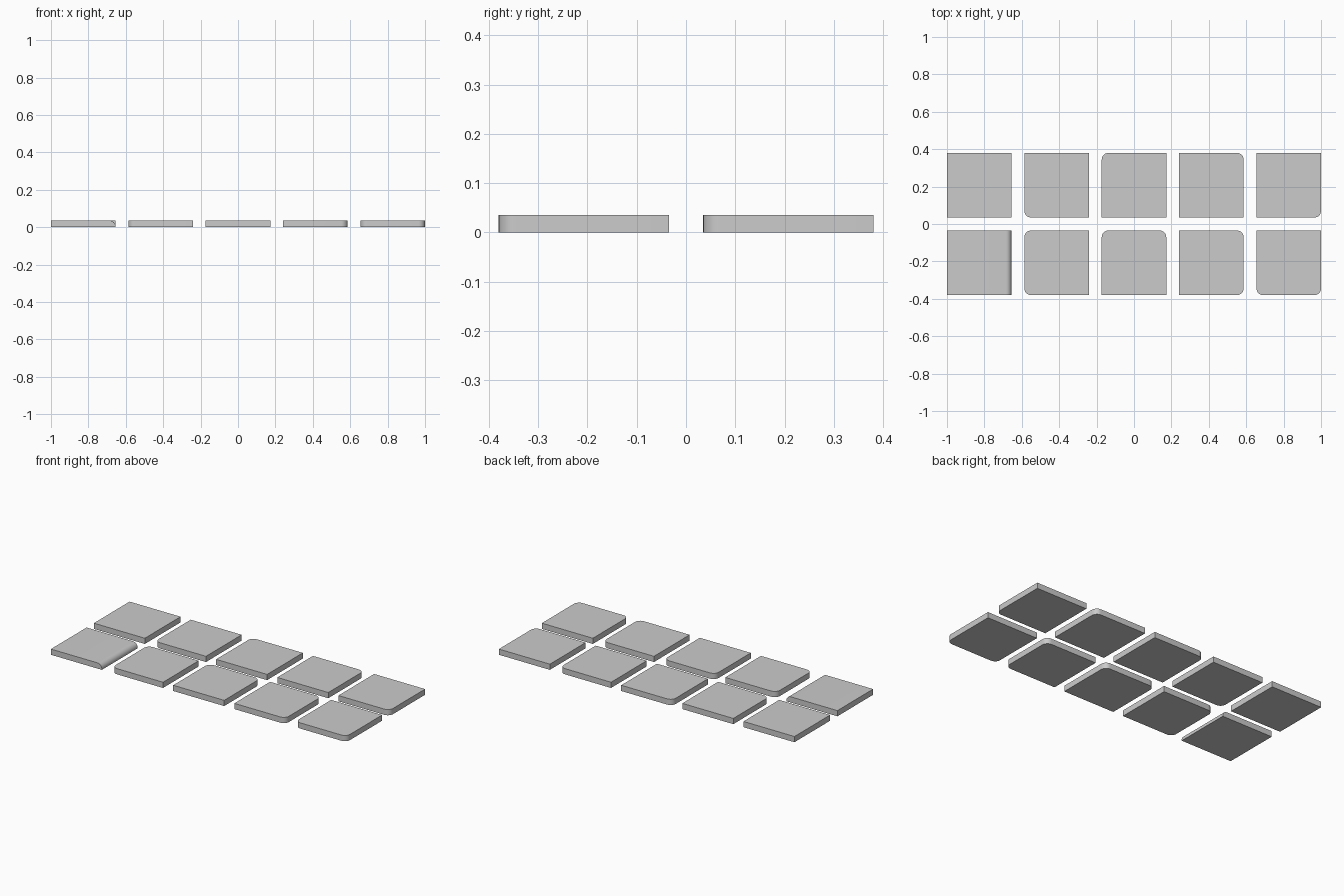
import bpy, bmesh
from mathutils import Vector

if "Cube" in bpy.data.objects:
    bpy.data.objects.remove(bpy.data.objects["Cube"])

S, H, PITCH, Y, R = 0.345, 0.035, 0.41375, 0.2075, 0.035


def tile(name, x, y, corners=(), nose=None):
    """Square tile; corners lists (sx, sy) of rounded vertical edges."""
    bm = bmesh.new()
    bmesh.ops.create_cube(bm, size=1)
    bmesh.ops.scale(bm, vec=(S, S, H), verts=bm.verts)
    rounded, nosed = [], []
    for e in bm.edges:
        m = (e.verts[0].co + e.verts[1].co) / 2
        if abs(m.z) < 1e-5 and (1 if m.x > 0 else -1, 1 if m.y > 0 else -1) in corners:
            rounded.append(e)
        if nose and m.x > 0.1 and abs(m.y) < 1e-5 and m.z > 0:
            nosed.append(e)
    for edges, r in ((rounded, R), (nosed, nose)):
        if edges:
            bmesh.ops.bevel(bm, geom=edges, offset=r, offset_type='OFFSET',
                            segments=8, profile=0.5, affect='EDGES')
    me = bpy.data.meshes.new(name)
    bm.to_mesh(me)
    bm.free()
    ob = bpy.data.objects.new(name, me)
    ob.location = Vector((x, y, H / 2))
    bpy.context.collection.objects.link(ob)
    bpy.context.view_layer.objects.active = ob
    ob.select_set(True)
    bpy.ops.object.shade_smooth_by_angle(angle=0.6)
    ob.select_set(False)


BL, BR, TL, TR = (-1, -1), (1, -1), (-1, 1), (1, 1)

# Back row: plain tile, then one rounded corner each
for i, c in enumerate([(), (BL,), (TL,), (TR,), (BR,)]):
    tile(f"back_tile_{i + 1}", (i - 2) * PITCH, Y, c)

# Front row: rounded-edge tile, then two rounded corners each
for i, c in enumerate([(), (BL, TL), (TL, TR), (TR, BR), (BL, BR)]):
    tile(f"front_tile_{i + 1}", (i - 2) * PITCH, -Y, c, 0.03 if i == 0 else None)
